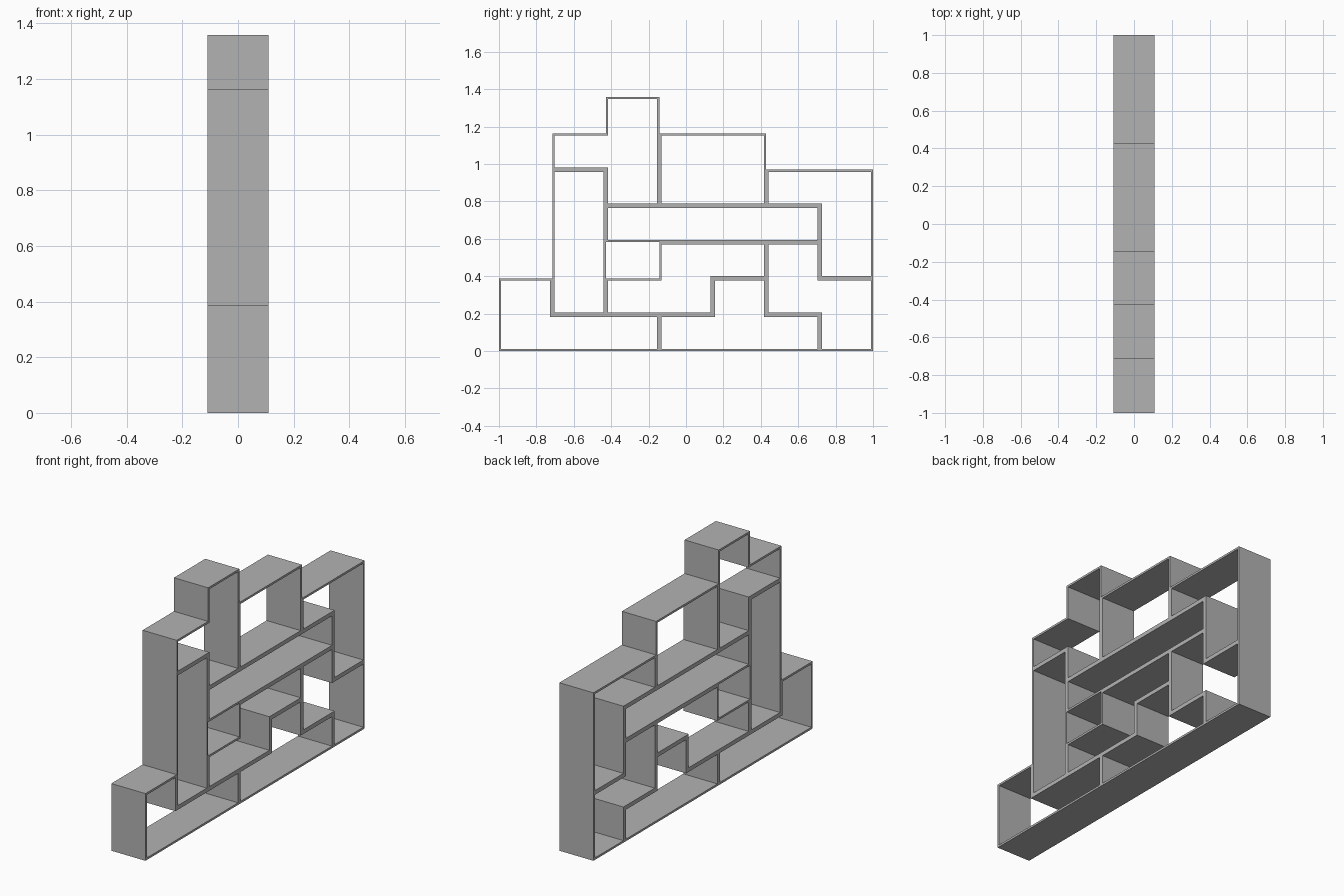
import bpy
import bmesh
from mathutils import Vector

cube = bpy.data.objects.get("Cube")
if cube:
    bpy.data.objects.remove(cube, do_unlink=True)

COL, ROW = 2 / 7, 0.194      # size of one grid cell along y and z
HALF_DEPTH = 0.109
WALL = 0.012

grey = bpy.data.materials.new("plain grey")
grey.use_nodes = True
colour = (0.45, 0.45, 0.45, 1)
grey.diffuse_color = colour
grey.node_tree.nodes["Principled BSDF"].inputs["Base Color"].default_value = colour


def open_box(name, start, moves):
    """Hollow frame traced counter-clockwise by (direction, cells) moves."""
    steps = {"R": Vector((1, 0)), "U": Vector((0, 1)),
             "L": Vector((-1, 0)), "D": Vector((0, -1))}
    corner = Vector(start)
    outer, inner = [], []
    before = steps[moves[-2]]
    for d, n in zip(moves[::2], moves[1::2]):
        after = steps[d]
        point = Vector((corner.x * COL - 1, corner.y * ROW))
        inward = before.orthogonal() + after.orthogonal()
        outer.append(point)
        inner.append(point + inward * WALL)
        corner = corner + after * int(n)
        before = after

    bm = bmesh.new()
    rings = [[bm.verts.new((x, p.x, p.y)) for p in ring]
             for ring, x in ((outer, -HALF_DEPTH), (outer, HALF_DEPTH),
                             (inner, HALF_DEPTH), (inner, -HALF_DEPTH))]
    count = len(outer)
    for a, b in zip(rings, rings[1:] + rings[:1]):
        for i in range(count):
            j = (i + 1) % count
            bm.faces.new((a[i], a[j], b[j], b[i]))
    bmesh.ops.recalc_face_normals(bm, faces=bm.faces)
    mesh = bpy.data.meshes.new(name)
    bm.to_mesh(mesh)
    bm.free()
    mesh.materials.append(grey)
    bpy.context.collection.objects.link(bpy.data.objects.new(name, mesh))


# Bottom row
open_box("bottom_front_corner_shelf", (0, 0), "R3U1L2U1L1D2")
open_box("bottom_middle_t_shelf", (3, 0), "R3U1L1U1L1D1L1D1")
open_box("bottom_back_step_shelf", (6, 0), "R1U2L1U1L1D2R1D1")
# Middle
open_box("tall_shelf", (1, 1), "R1U4L1D4")
open_box("middle_step_shelf", (2, 1), "R2U1R1U1L2D1L1D1")
open_box("long_shelf", (2, 3), "R4U1L4D1")
# Top
open_box("top_front_t_shelf", (2, 4), "R1U3L1D1L1D1R1D1")
open_box("top_square_shelf", (3, 4), "R2U2L2D2")
open_box("top_back_corner_shelf", (6, 2), "R1U3L2D1R1D2")
